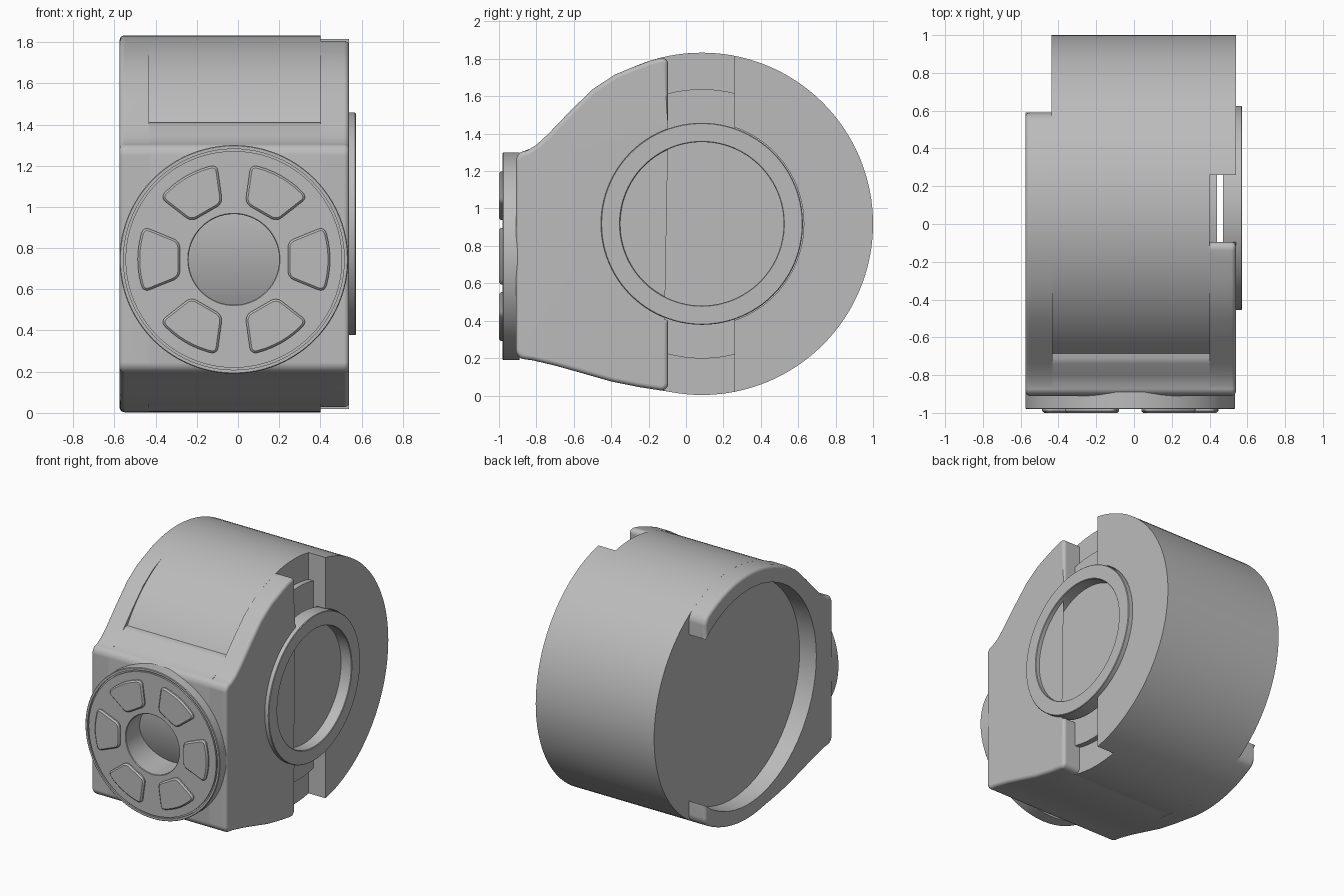
import bpy, bmesh
from math import sin, cos, radians, asin, pi
from mathutils import Matrix, Vector

cube = bpy.data.objects.get("Cube")
if cube:
    bpy.data.objects.remove(cube, do_unlink=True)

GREY = (0.5, 0.5, 0.5, 1)
mat = bpy.data.materials.new("plain grey")
mat.use_nodes = True
mat.diffuse_color = GREY
mat.node_tree.nodes["Principled BSDF"].inputs["Base Color"].default_value = GREY

# Shared dimensions
DRUM_Y, DRUM_Z, DRUM_R = 0.085, 0.918, 0.915
HUB = (0, DRUM_Y, DRUM_Z)
PAD = (-0.02, 0, 0.745)
LEFT, INNER_L, INNER_R, RIGHT = -0.575, -0.437, 0.40, 0.54
ALONG_X = Matrix.Rotation(pi / 2, 4, 'Y')    # local z becomes +x
ALONG_FRONT = Matrix.Rotation(pi / 2, 4, 'X')  # local z becomes -y


def add(name, bm, matrix=Matrix()):
    bmesh.ops.transform(bm, matrix=matrix, verts=bm.verts)
    bmesh.ops.recalc_face_normals(bm, faces=bm.faces)
    mesh = bpy.data.meshes.new(name)
    bm.to_mesh(mesh)
    bm.free()
    mesh.materials.append(mat)
    ob = bpy.data.objects.new(name, mesh)
    bpy.context.collection.objects.link(ob)
    return ob


def revolve(name, profile, centre, turn, steps=96):
    """Spin (radius, height) points round the local z axis."""
    bm = bmesh.new()
    verts = [bm.verts.new((r, 0, h)) for r, h in profile]
    edges = [bm.edges.new(p) for p in zip(verts, verts[1:])]
    bmesh.ops.spin(bm, geom=verts + edges, cent=(0, 0, 0), axis=(0, 0, 1),
                   angle=2 * pi, steps=steps)
    bmesh.ops.remove_doubles(bm, verts=bm.verts, dist=1e-5)
    return add(name, bm, Matrix.Translation(centre) @ turn)


def cylinder(name, r, a, b, centre=HUB, turn=ALONG_X, steps=96):
    return revolve(name, [(0, a), (r, a), (r, b), (0, b)], centre, turn, steps)


def box(name, low, high):
    low, high = Vector(low), Vector(high)
    bm = bmesh.new()
    bmesh.ops.create_cube(bm, size=1)
    return add(name, bm, Matrix.Translation((low + high) / 2)
               @ Matrix.Diagonal((high - low).to_4d()))


def skin(bm, loops):
    """Join matching closed loops with quads; returns the vertex rows."""
    rows = [[bm.verts.new(p) for p in loop] for loop in loops]
    for a, b in zip(rows, rows[1:]):
        for i in range(len(a)):
            bm.faces.new((a[i - 1], a[i], b[i], b[i - 1]))
    return rows


def zip_cap(bm, outer, inner):
    """Fill between two open rows with triangles, taking the shorter diagonal."""
    i = j = 0
    while i < len(outer) - 1 or j < len(inner) - 1:
        a, b = outer[i], inner[j]
        step_a = (outer[i + 1].co - b.co).length if i < len(outer) - 1 else 99
        step_b = (inner[j + 1].co - a.co).length if j < len(inner) - 1 else 99
        if step_a < step_b:
            i += 1
            bm.faces.new((a, outer[i], b))
        else:
            j += 1
            bm.faces.new((a, inner[j], b))


def cut(ob, *cutters):
    for c in cutters:
        c.hide_render = True
        mod = ob.modifiers.new("Cut", 'BOOLEAN')
        mod.operation, mod.solver, mod.object = 'DIFFERENCE', 'EXACT', c
        bpy.context.view_layer.objects.active = ob
        bpy.ops.object.modifier_apply(modifier=mod.name)
        bpy.data.objects.remove(c, do_unlink=True)


def fillet(points, size=0.045):
    """Round the sharp corners of an open (y, z) path."""
    pts = [Vector(p) for p in points]
    out = [pts[0]]
    for a, p, b in zip(pts, pts[1:], pts[2:]):
        u, v = a - p, b - p
        if u.angle(v) > radians(130):
            out.append(p)
            continue
        u *= min(size, 0.6 * u.length) / u.length
        v *= min(size, 0.6 * v.length) / v.length
        for t in (radians(18 * i) for i in range(6)):
            out.append(p + u * (1 - sin(t)) + v * (1 - cos(t)))
    return out + [pts[-1]]


def slab(name, soft, crisp, x0, x1, radius=0.0):
    """Plate across x; the soft part of its outline is rounded at the x1 side."""
    pts = [Vector(p) for p in soft + crisp]
    inward = []
    for i, p in enumerate(pts):
        d0 = (p - pts[i - 1]).normalized()
        d1 = (pts[(i + 1) % len(pts)] - p).normalized()
        n0, n1 = Vector((d0.y, -d0.x)), Vector((d1.y, -d1.x))
        inward.append((n0 + n1) / (1 + n0.dot(n1)) if i < len(soft) else Vector((0, 0)))
    side = 1 if x1 > x0 else -1
    levels = [(x0, 0)]
    if radius:
        levels += [(x1 - side * radius * (1 - sin(t)), radius * (1 - cos(t)))
                   for t in (radians(18 * i) for i in range(6))]
    else:
        levels.append((x1, 0))
    bm = bmesh.new()
    rows = skin(bm, [[(x, *(p + n * inset)) for p, n in zip(pts, inward)]
                     for x, inset in levels])
    for row in (rows[0], rows[-1]):
        zip_cap(bm, row[:len(soft)], row[len(soft):][::-1])
    return add(name, bm)


def arc(y0, y1, sign, n):
    """Part of the drum circle, upper (+1) or lower (-1) half."""
    a0, a1 = (asin((y - DRUM_Y) / DRUM_R) for y in (y0, y1))
    angles = [a0 + (a1 - a0) * i / n for i in range(n + 1)]
    return [(DRUM_Y + DRUM_R * sin(a), DRUM_Z + sign * DRUM_R * cos(a)) for a in angles]


# Drum with a slot on one side and a raised stub inside it
drum = cylinder("drum", DRUM_R, INNER_L, RIGHT, steps=128)
cut(drum, box("slot_cutter", (INNER_R, -2, -1), (1, 0.26, 3)),
    cylinder("seat_cutter", 0.545, 0.465, 1))
stub = cylinder("drum_stub", 0.72, 0.30, 0.44)

# Housing side outline: tapered under, flat front, rising to the drum
under = [(-0.25, 0.045), (-0.40, 0.075), (-0.55, 0.118), (-0.70, 0.16), (-0.82, 0.188)]
front = [(-0.91, 0.20), (-0.91, 1.295)]
shoulder = [(-0.85, 1.31), (-0.80, 1.34), (-0.74, 1.395)]
rise = [(-0.62, 1.52), (-0.50, 1.637), (-0.38, 1.716)]


def cheek(name, end, hole, steps, x0, x1):
    """C-shaped side wall whose arms stop at y = end round a circular hole."""
    phi = asin((end - DRUM_Y) / hole)
    tip = hole * cos(phi) + 0.02
    path = [(end, DRUM_Z - tip)] + arc(end, -0.10, -1, steps)
    if end < 0:
        path = path[:2]
    path += under + front + shoulder + rise + arc(-0.28, end, 1, steps)
    path += [(end, DRUM_Z + tip)]
    angles = [phi - (pi + 2 * phi) * i / 48 for i in range(49)]
    inner = [(DRUM_Y + hole * sin(a), DRUM_Z + hole * cos(a)) for a in angles]
    return slab(name, fillet(path), inner, x0, x1, 0.025)


long_cheek = cheek("housing_right_wall", 0.59, 0.80, 12, INNER_L + 0.005, LEFT)
short_cheek = cheek("housing_left_wall", -0.095, 0.548, 2, INNER_R, RIGHT)
body = slab("housing_front",
            fillet([(-0.15, 0.034)] + under + front + shoulder + [(-0.71, 1.41)]),
            [(-0.60, 1.41), (-0.60, 0.60), (-0.15, 0.30)],
            INNER_L + 0.005, INNER_R)
cut(body, cylinder("hole_cutter", 0.222, 0.7, 1.2, PAD, ALONG_FRONT))

# Side ring with a recessed floor
ring = revolve("side_ring", [(0, 0.47), (0.54, 0.47), (0.54, 0.568), (0.536, 0.572),
                             (0.441, 0.572), (0.437, 0.568), (0.437, 0.485),
                             (0, 0.485)], HUB, ALONG_X)

# Front control disc with rim groove, open in the middle down to the drum
disc = revolve("control_disc", [(0.22, 0.976), (0.22, 0.82), (0.23, 0.82), (0.23, 0.89),
                                (0.555, 0.89), (0.555, 0.976), (0.551, 0.98),
                                (0.536, 0.98), (0.536, 0.968), (0.526, 0.968),
                                (0.526, 0.98), (0.224, 0.98), (0.22, 0.976)],
               PAD, ALONG_FRONT)

# Six rounded wedge buttons
buttons = []
for i in range(6):
    bm = bmesh.new()
    wedge = [(0.262, -0.088)]
    wedge += [(0.467 * cos(a), 0.467 * sin(a))
              for a in (radians(d) for d in range(-20, 21, 5))]
    wedge += [(0.262, 0.088)]
    for row in skin(bm, [[(x, y, z) for x, y in wedge] for z in (0.96, 1.0)]):
        bm.faces.new(row)
    bmesh.ops.recalc_face_normals(bm, faces=bm.faces)
    corners = [e for e in bm.edges
               if abs(e.verts[0].co.z - e.verts[1].co.z) > 0.01
               and e.calc_face_angle() > radians(25)]
    bmesh.ops.bevel(bm, geom=corners, offset=0.03, segments=4, profile=0.5,
                    affect='EDGES')
    rim = [e for e in bm.edges if all(v.co.z > 0.99 for v in e.verts)]
    bmesh.ops.bevel(bm, geom=rim, offset=0.01, segments=1, affect='EDGES')
    turn = ALONG_FRONT @ Matrix.Rotation(radians(60 * i), 4, 'Z')
    buttons.append(add(f"button_{i + 1}", bm, Matrix.Translation(PAD) @ turn))

# Smooth shading with crisp edges
for ob in [drum, stub, long_cheek, short_cheek, body, ring, disc] + buttons:
    bpy.ops.object.select_all(action='DESELECT')
    ob.select_set(True)
    bpy.context.view_layer.objects.active = ob
    bpy.ops.object.shade_smooth_by_angle(angle=radians(30))
for ob in (long_cheek, short_cheek):
    ob.modifiers.new("Flat sides", 'WEIGHTED_NORMAL').keep_sharp = True
